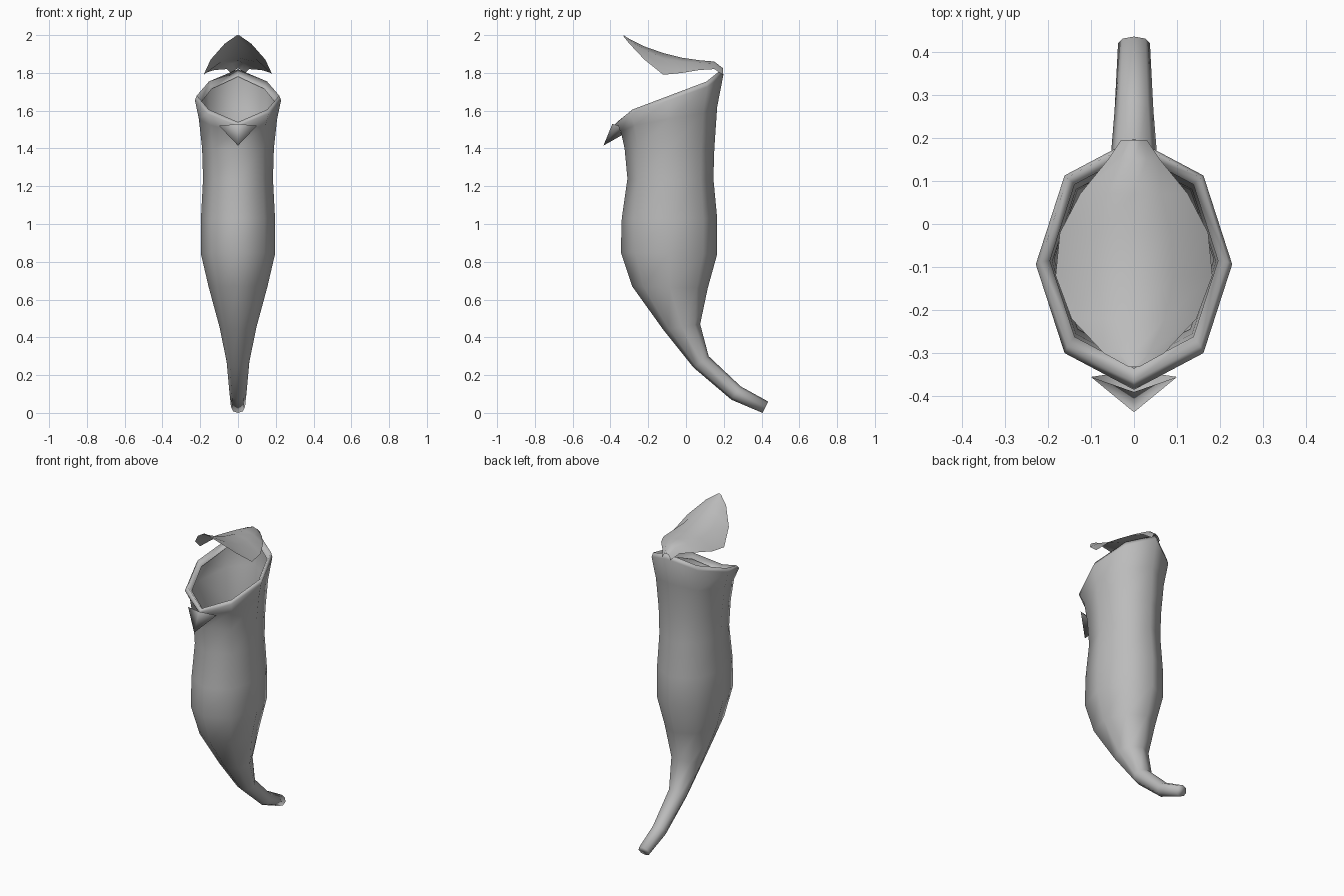
import bpy
import bmesh
from math import sin, cos, pi

if "Cube" in bpy.data.objects:
    bpy.data.objects.remove(bpy.data.objects["Cube"])

grey = bpy.data.materials.new("plain grey")
grey.use_nodes = True
grey.diffuse_color = (0.5, 0.5, 0.5, 1)
grey.node_tree.nodes["Principled BSDF"].inputs["Base Color"].default_value = (0.5, 0.5, 0.5, 1)

SIDES = 8


def finish(name, bm, normals=True):
    if normals:
        bmesh.ops.recalc_face_normals(bm, faces=bm.faces)
    for f in bm.faces:
        f.smooth = True
    mesh = bpy.data.meshes.new(name)
    bm.to_mesh(mesh)
    bm.free()
    mesh.materials.append(grey)
    obj = bpy.data.objects.new(name, mesh)
    bpy.context.collection.objects.link(obj)
    return obj


def ring(bm, front, back, width, bump=0.0):
    """Tilted oval from a front point to a back point, both (y, z)."""
    verts = []
    for i in range(SIDES):
        a = 2 * pi * i / SIDES
        t = (1 - cos(a)) / 2
        y = front[0] + (back[0] - front[0]) * t
        z = front[1] + (back[1] - front[1]) * t + bump * sin(a) * sin(2 * a)
        verts.append(bm.verts.new((width * sin(a), y, z)))
    return verts


def loft(name, sections, cap=False):
    bm = bmesh.new()
    rings = [ring(bm, *s) for s in sections]
    for lo, hi in zip(rings, rings[1:]):
        for i in range(SIDES):
            j = (i + 1) % SIDES
            bm.faces.new((lo[i], lo[j], hi[j], hi[i]))
    if cap:
        bm.faces.new(rings[0][::-1])
    return finish(name, bm, False)


# Hollow pitcher: curved stem, belly, neck, then the rolled rim
loft("pitcher_body", [
    ((0.405, 0.0), (0.435, 0.06), 0.037),
    ((0.24, 0.07), (0.29, 0.14), 0.045),
    ((0.04, 0.24), (0.12, 0.30), 0.06),
    ((-0.12, 0.44), (0.075, 0.47), 0.098),
    ((-0.285, 0.67), (0.115, 0.66), 0.155),
    ((-0.345, 0.85), (0.165, 0.84), 0.197),
    ((-0.34, 1.03), (0.165, 1.03), 0.196),
    ((-0.31, 1.24), (0.145, 1.24), 0.185),
    ((-0.325, 1.40), (0.15, 1.40), 0.19),
    ((-0.345, 1.49), (0.165, 1.62), 0.207, 0.02),
    ((-0.385, 1.52), (0.198, 1.79), 0.228, 0.035),
    ((-0.365, 1.54), (0.19, 1.82), 0.218, 0.035),
    ((-0.335, 1.51), (0.165, 1.78), 0.195, 0.035),
], cap=True)

# Pointed lip hanging under the front of the rim
bm = bmesh.new()
top, left, right, tip, under = [bm.verts.new(c) for c in (
    (0, -0.39, 1.53), (0.1, -0.355, 1.52), (-0.1, -0.355, 1.52),
    (0, -0.437, 1.415), (0, -0.34, 1.47))]
for tri in ((top, tip, left), (top, right, tip), (tip, under, left), (tip, right, under)):
    bm.faces.new(tri)
finish("front_lip", bm)

# Arched lid: rows of y, ridge height, half width, edge height
rows = [
    (-0.332, 2.0, 0.012, 1.995), (-0.30, 1.98, 0.07, 1.955),
    (-0.22, 1.94, 0.145, 1.87), (-0.12, 1.905, 0.182, 1.79),
    (-0.02, 1.88, 0.172, 1.80), (0.07, 1.867, 0.125, 1.815),
    (0.15, 1.86, 0.06, 1.82), (0.195, 1.825, 0.03, 1.79),
]
bm = bmesh.new()
grid = []
for y, ridge, width, edge in rows:
    grid.append([bm.verts.new((width * t, y, ridge + (edge - ridge) * t * t))
                 for t in (-1, -0.5, 0, 0.5, 1)])
for a, b in zip(grid, grid[1:]):
    for i in range(len(a) - 1):
        bm.faces.new((a[i], a[i + 1], b[i + 1], b[i]))
finish("lid", bm, False)
